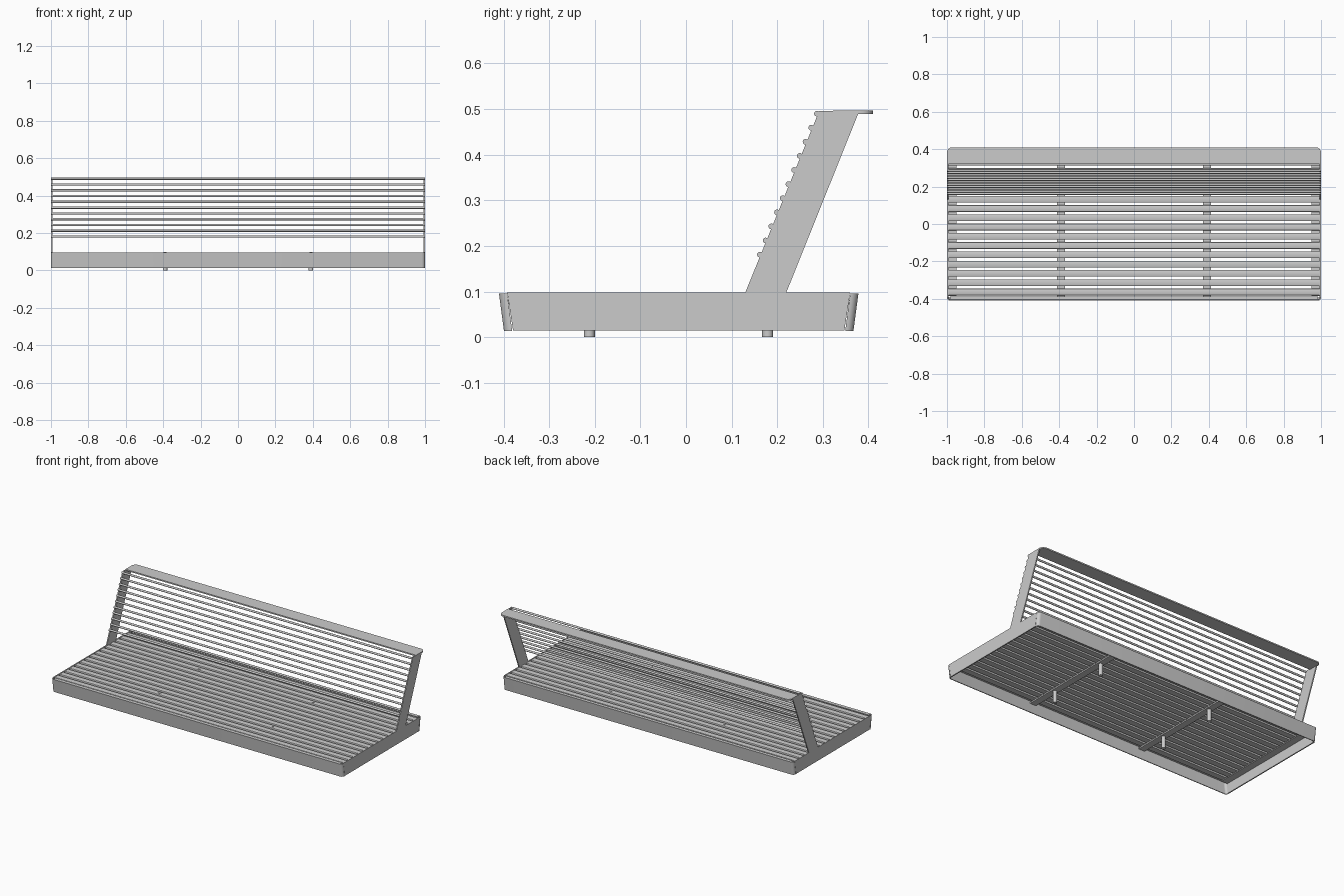
import bpy, bmesh, math
from mathutils import Vector

if "Cube" in bpy.data.objects:
    bpy.data.objects.remove(bpy.data.objects["Cube"])


def finish(name, bm, smooth=True):
    bmesh.ops.recalc_face_normals(bm, faces=bm.faces)
    me = bpy.data.meshes.new(name)
    bm.to_mesh(me)
    bm.free()
    ob = bpy.data.objects.new(name, me)
    bpy.context.collection.objects.link(ob)
    if smooth:
        bpy.ops.object.select_all(action='DESELECT')
        bpy.context.view_layer.objects.active = ob
        ob.select_set(True)
        bpy.ops.object.shade_smooth_by_angle(angle=math.radians(35))
    return ob


def prism(name, pts, offset):
    """Extrude a planar outline of 3D points by an offset vector."""
    bm = bmesh.new()
    face = bm.faces.new([bm.verts.new(p) for p in pts])
    ext = bmesh.ops.extrude_face_region(bm, geom=[face])
    bmesh.ops.translate(bm, vec=Vector(offset),
                        verts=[v for v in ext['geom'] if isinstance(v, bmesh.types.BMVert)])
    return finish(name, bm)


def box(name, x0, x1, y0, y1, z0, z1):
    return prism(name, [(x0, y0, z0), (x1, y0, z0), (x1, y1, z0), (x0, y1, z0)],
                 (0, 0, z1 - z0))


def rod(name, a, b, radius, sides=16):
    a, b = Vector(a), Vector(b)
    bm = bmesh.new()
    bmesh.ops.create_cone(bm, cap_ends=True, segments=sides, radius1=radius,
                          radius2=radius, depth=(b - a).length)
    rot = (b - a).to_track_quat('Z', 'Y').to_matrix()
    bmesh.ops.rotate(bm, cent=(0, 0, 0), matrix=rot, verts=bm.verts)
    bmesh.ops.translate(bm, vec=(a + b) / 2, verts=bm.verts)
    return finish(name, bm)


def corner(cx, cy, r, a0, a1, n=6):
    return [(cx + r * math.cos(math.radians(a0 + (a1 - a0) * i / n)),
             cy + r * math.sin(math.radians(a0 + (a1 - a0) * i / n))) for i in range(n + 1)]


def apron(name, top_y, low_y, inward):
    """Leaning sheet with its two ends rolled round the corners."""
    R, T = 0.018, 0.005

    def path(r):
        left = corner(-1 + R, R, r, 180, 270)
        return left + [(-x, y) for x, y in reversed(left)]
    loop = path(R) + path(R - T)[::-1]
    bm = bmesh.new()
    low = [bm.verts.new((x, low_y + inward * y, 0.013)) for x, y in loop]
    top = [bm.verts.new((x, top_y + inward * y, 0.096)) for x, y in loop]
    n, half = len(loop), len(loop) // 2
    for i in range(n):
        j = (i + 1) % n
        bm.faces.new((low[i], low[j], top[j], top[i]))
    for i in range(half - 1):
        for ring in (low, top):
            bm.faces.new((ring[i], ring[i + 1], ring[n - 2 - i], ring[n - 1 - i]))
    return finish(name, bm)


# Sloping front and back aprons with narrow top lips
apron("front_apron", -0.410, -0.399, 1)
apron("back_apron", 0.378, 0.367, -1)
box("front_lip", -0.985, 0.985, -0.407, -0.388, 0.091, 0.096)
box("back_lip", -0.985, 0.985, 0.357, 0.375, 0.091, 0.096)

# End plates continuing up into the backrest supports
for side, s in (("left", -1), ("right", 1)):
    outline = [(-0.392, 0.098), (-0.379, 0.014), (0.347, 0.014), (0.360, 0.098),
               (0.220, 0.098), (0.378, 0.491), (0.375, 0.496), (0.292, 0.496), (0.130, 0.098)]
    prism(side + "_end_plate", [(s, y, z) for y, z in outline], (-s * 0.007, 0, 0))
    # Ledge carrying the slat ends
    xa, xb = sorted((s * 0.993, s * 0.95))
    box(side + "_slat_ledge", xa, xb, -0.385, 0.355, 0.076, 0.081)

# Seat slats with eased long edges
COUNT, PITCH = 15, 0.0495
for i in range(COUNT):
    y = -0.363 + PITCH * i
    w, e = 0.018, 0.004
    prof = [(y - w, 0.081), (y + w, 0.081), (y + w, 0.096 - e), (y + w - 0.0012, 0.0948),
            (y + w - e, 0.096), (y - w + e, 0.096), (y - w + 0.0012, 0.0948), (y - w, 0.096 - e)]
    prism("seat_slat_%02d" % (i + 1), [(-0.993, a, b) for a, b in prof], (1.986, 0, 0))

# Cross bearers and round feet
for side, x in (("left", -0.39), ("right", 0.39)):
    box(side + "_bearer", x - 0.021, x + 0.021, -0.40, 0.368, 0.073, 0.081)
    for end, y in (("front", -0.212), ("back", 0.179)):
        rod("%s_%s_foot" % (side, end), (x, y, 0), (x, y, 0.074), 0.012)
        rod("%s_%s_bolt" % (side, end), (x, y, 0.07), (x, y, 0.098), 0.009)

# Thin backrest rods along the sloping front of the supports
for i in range(11):
    t = i / 10
    y, z = 0.162 + 0.125 * t, 0.181 + 0.309 * t
    rod("back_rod_%02d" % (i + 1), (-1, y, z), (1, y, z), 0.0062)

# Flat top rail with rounded rear corners
right = corner(0.972, 0.382, 0.028, 0, 90)
plan = [(-1, 0.322), (1, 0.322)] + right + [(-x, y) for x, y in reversed(right)]
prism("top_rail", [(x, y, 0.489) for x, y in plan], (0, 0, 0.008))
